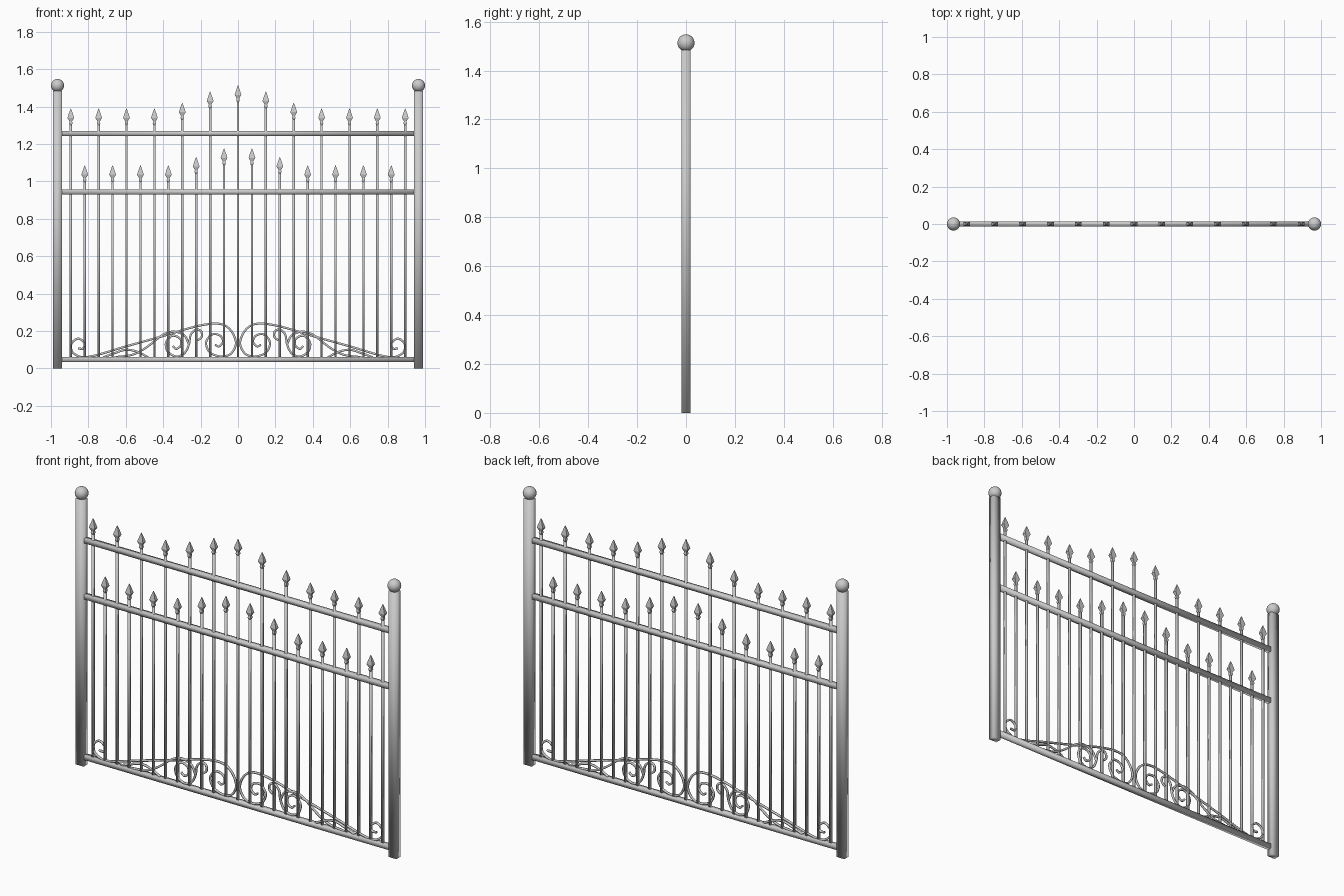
import bpy, bmesh
from mathutils import Matrix, Vector

if "Cube" in bpy.data.objects:
    bpy.data.objects.remove(bpy.data.objects["Cube"])


def finish(name, bm, smooth=False):
    bmesh.ops.recalc_face_normals(bm, faces=bm.faces[:])
    me = bpy.data.meshes.new(name)
    bm.to_mesh(me)
    bm.free()
    for p in me.polygons:
        p.use_smooth = smooth
    ob = bpy.data.objects.new(name, me)
    bpy.context.collection.objects.link(ob)
    return ob


def box(name, centre, size, smooth=True):
    bm = bmesh.new()
    m = Matrix.Translation(centre) @ Matrix.Diagonal((*size, 1))
    bmesh.ops.create_cube(bm, size=1, matrix=m)
    return finish(name, bm, smooth)


def spear(name, x, tip):
    """Four-sided flattened spearhead: (drop below tip, half width, half depth)."""
    profile = [(.088, .006, .006), (.080, .009, .009), (.068, .007, .007),
               (.050, .018, .012), (.025, .010, .007), (0, .001, .001)]
    bm = bmesh.new()
    rings = [[bm.verts.new((x + sx * w, sy * d, tip - drop))
              for sx, sy in ((-1, -1), (1, -1), (1, 1), (-1, 1))]
             for drop, w, d in profile]
    for a, b in zip(rings, rings[1:]):
        for i in range(4):
            j = (i + 1) % 4
            bm.faces.new((a[i], a[j], b[j], b[i]))
    bm.faces.new(rings[0])
    bm.faces.new(rings[-1])
    return finish(name, bm)


def scroll(name, pts, side):
    """Wrought rod through (x, z) points, mirrored by side."""
    cu = bpy.data.curves.new(name, 'CURVE')
    cu.dimensions = '3D'
    cu.bevel_depth = .0065
    cu.bevel_resolution = 1
    cu.use_fill_caps = True
    n = 5
    v = [Vector((side * x, 0, z)) for x, z in pts]
    v = [2 * v[0] - v[1]] + v + [2 * v[-1] - v[-2]]
    path = []
    for a, b, c, d in zip(v, v[1:], v[2:], v[3:]):
        for i in range(n):
            t = i / n
            path.append(.5 * (2 * b + (c - a) * t + (2 * a - 5 * b + 4 * c - d) * t * t
                              + (3 * b - a - 3 * c + d) * t ** 3))
    path.append(v[-2])
    s = cu.splines.new('POLY')
    s.points.add(len(path) - 1)
    for p, q in zip(s.points, path):
        p.co = (*q, 1)
    s.use_smooth = True
    ob = bpy.data.objects.new(name, cu)
    bpy.context.collection.objects.link(ob)


# Posts with ball finials
for side, label in ((-1, "left"), (1, "right")):
    box(f"post_{label}", (side * .965, 0, .742), (.05, .036, 1.484))
    bm = bmesh.new()
    bmesh.ops.create_uvsphere(bm, u_segments=24, v_segments=14, radius=.035,
                              matrix=Matrix.Translation((side * .965, 0, 1.513)))
    finish(f"ball_{label}", bm, True)

# Horizontal rails
for label, z in (("bottom", .048), ("middle", .944), ("top", 1.257)):
    box(f"rail_{label}", (0, 0, z), (1.89, .026, .026))

# Pickets: alternating tall and short, rising toward the middle
PITCH = .149
tall = {0: 1.513, 1: 1.48, 2: 1.42}
short = {.5: 1.176, 1.5: 1.13}
for k in range(-12, 13):
    i = k / 2
    if k % 2 == 0:
        kind, tip = "tall", tall.get(abs(i), 1.39)
    else:
        kind, tip = "short", short.get(abs(i), 1.086)
    x, top = i * PITCH, tip - .08
    box(f"picket_{kind}_{k + 12}", (x, 0, (.048 + top) / 2), (.012, .012, top - .048))
    spear(f"spear_{kind}_{k + 12}", x, tip)

# Scrollwork along the bottom rail
SCROLLS = {
    "main_scroll": [(.856, .107), (.829, .107), (.818, .134), (.856, .16), (.893, .128),
                    (.877, .08), (.80, .062), (.60, .118), (.41, .171), (.225, .225),
                    (.107, .24), (.043, .209), (.011, .139), (.037, .08), (.091, .064),
                    (.15, .086), (.171, .139), (.139, .182), (.096, .176), (.08, .144),
                    (.102, .118), (.123, .128)],
    "inner_scroll": [(.215, .15), (.194, .17), (.198, .2), (.225, .208), (.253, .18),
                     (.262, .13), (.285, .083), (.33, .064), (.375, .09), (.385, .14),
                     (.35, .175), (.31, .16), (.305, .125), (.33, .105), (.35, .12)],
    "outer_scroll": [(.262, .13), (.29, .18), (.35, .197), (.41, .175), (.48, .12),
                     (.56, .075), (.66, .06)],
    "small_arc": [(.48, .06), (.54, .09), (.60, .1), (.66, .082), (.72, .06)],
}
for label, pts in SCROLLS.items():
    for side, tag in ((-1, "left"), (1, "right")):
        scroll(f"{label}_{tag}", pts, side)
